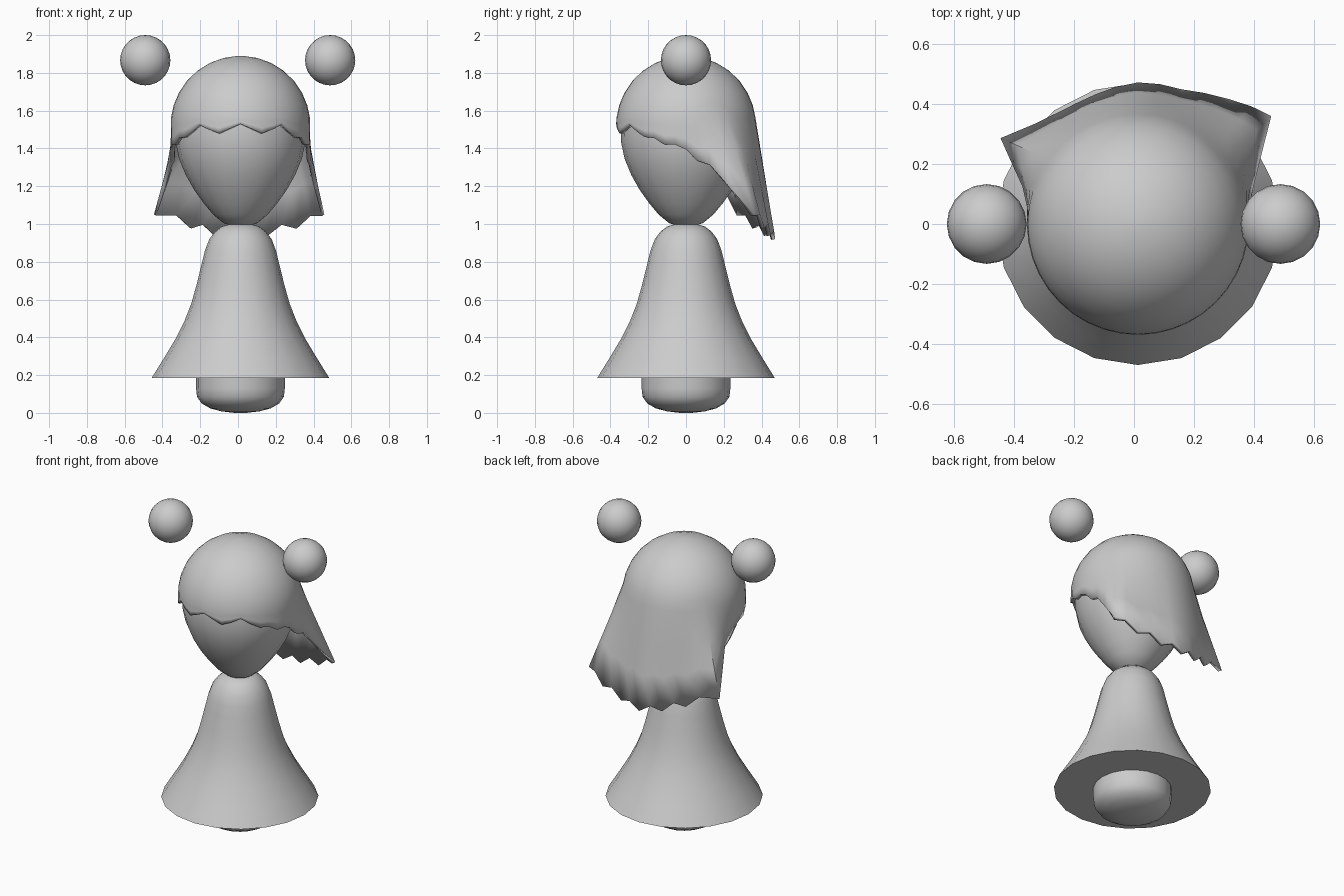
import bpy, bmesh, math

if "Cube" in bpy.data.objects:
    bpy.data.objects.remove(bpy.data.objects["Cube"])

CX = 0.013      # lathe axis
SIDES = 20


def finish(name, bm, angle=40):
    bmesh.ops.recalc_face_normals(bm, faces=bm.faces)
    mesh = bpy.data.meshes.new(name)
    bm.to_mesh(mesh)
    bm.free()
    ob = bpy.data.objects.new(name, mesh)
    bpy.context.collection.objects.link(ob)
    bpy.ops.object.select_all(action='DESELECT')
    ob.select_set(True)
    bpy.context.view_layer.objects.active = ob
    bpy.ops.object.shade_smooth_by_angle(angle=math.radians(angle))
    return ob


def skin(bm, rings, cap_start=True, cap_end=True):
    """Bridge consecutive rings of points with quads."""
    rows = [[bm.verts.new(p) for p in ring] for ring in rings]
    n = len(rows[0])
    for a, b in zip(rows, rows[1:]):
        for i in range(n):
            j = (i + 1) % n
            bm.faces.new((a[i], a[j], b[j], b[i]))
    if cap_start:
        bm.faces.new(rows[0])
    if cap_end:
        bm.faces.new(rows[-1])


def ring(r, z, n=SIDES):
    return [(CX + r * math.sin(2 * math.pi * i / n),
             -r * math.cos(2 * math.pi * i / n), z) for i in range(n)]


def lathe(name, profile):
    bm = bmesh.new()
    skin(bm, [ring(r, z) for r, z in profile])
    return finish(name, bm)


# Rounded foot, bell dress and egg-shaped head
lathe("foot", [(0.03, 0), (0.10, 0.008), (0.16, 0.024), (0.205, 0.05),
               (0.23, 0.085), (0.235, 0.13), (0.235, 0.25)])
lathe("dress", [(0.47, 0.185), (0.405, 0.29), (0.345, 0.39), (0.295, 0.49),
                (0.26, 0.58), (0.232, 0.68), (0.205, 0.79), (0.188, 0.86),
                (0.165, 0.92), (0.135, 0.96), (0.10, 0.987), (0.06, 0.998)])
lathe("head", [(0.03, 0.985), (0.09, 1.005), (0.145, 1.05), (0.195, 1.11),
               (0.245, 1.18), (0.29, 1.26), (0.325, 1.345), (0.343, 1.43),
               (0.345, 1.52), (0.33, 1.62), (0.285, 1.72), (0.21, 1.80),
               (0.12, 1.85), (0.03, 1.865)])

# Hair hem: angle from front -> height, radius on each side (9 degree steps)
HEM_Z = [1.53, 1.505, 1.48, 1.5, 1.525, 1.49, 1.46, 1.455, 1.42, 1.42, 1.395,
         1.335, 1.315, 1.20, 1.05, 1.05, 0.98, 1.0, 0.94, 0.965, 0.92]
BACK_RIGHT = [0.37, 0.378, 0.405, 0.47, 0.572, 0.545, 0.515, 0.49, 0.472, 0.472, 0.472]
BACK_LEFT = [0.37, 0.375, 0.405, 0.46, 0.54, 0.48, 0.458, 0.452, 0.455, 0.463, 0.472]
TURN = {1: {13: 2, 14: 3, 15: 1}, -1: {13: -2, 14: -4, 15: -1}}


def hem(i):
    side = 1 if i <= 20 else -1
    k = i if i <= 20 else 40 - i
    back = BACK_RIGHT if side > 0 else BACK_LEFT
    r = 0.37 if k < 10 else back[k - 10]
    a = math.radians(9 * k + TURN[side].get(k, 0)) * side
    return CX + r * math.sin(a), -r * math.cos(a), HEM_Z[k]


# Hair: round cap, then a skirt running straight down to the jagged hem
cap = []
for deg in (3, 14, 26, 38, 50, 62, 73, 83):
    t = math.radians(deg)
    cap.append(ring(0.37 * math.sin(t), 1.52 + 0.37 * math.cos(t), 40))
top, bottom = cap[-1], [hem(i) for i in range(40)]
skirt = [[tuple(a + (b - a) * f for a, b in zip(p, q)) for p, q in zip(top, bottom)]
         for f in (0.33, 0.67, 1.0)]
bm = bmesh.new()
skin(bm, cap + skirt, cap_end=False)
hair = finish("hair", bm)
mod = hair.modifiers.new("thickness", 'SOLIDIFY')
mod.thickness = 0.022
mod.offset = -1

# Floating hair buns
for name, x in (("left_bun", -0.491), ("right_bun", 0.488)):
    bm = bmesh.new()
    bmesh.ops.create_uvsphere(bm, u_segments=20, v_segments=14, radius=0.133)
    bmesh.ops.translate(bm, verts=bm.verts, vec=(x, 0, 1.867))
    finish(name, bm)
